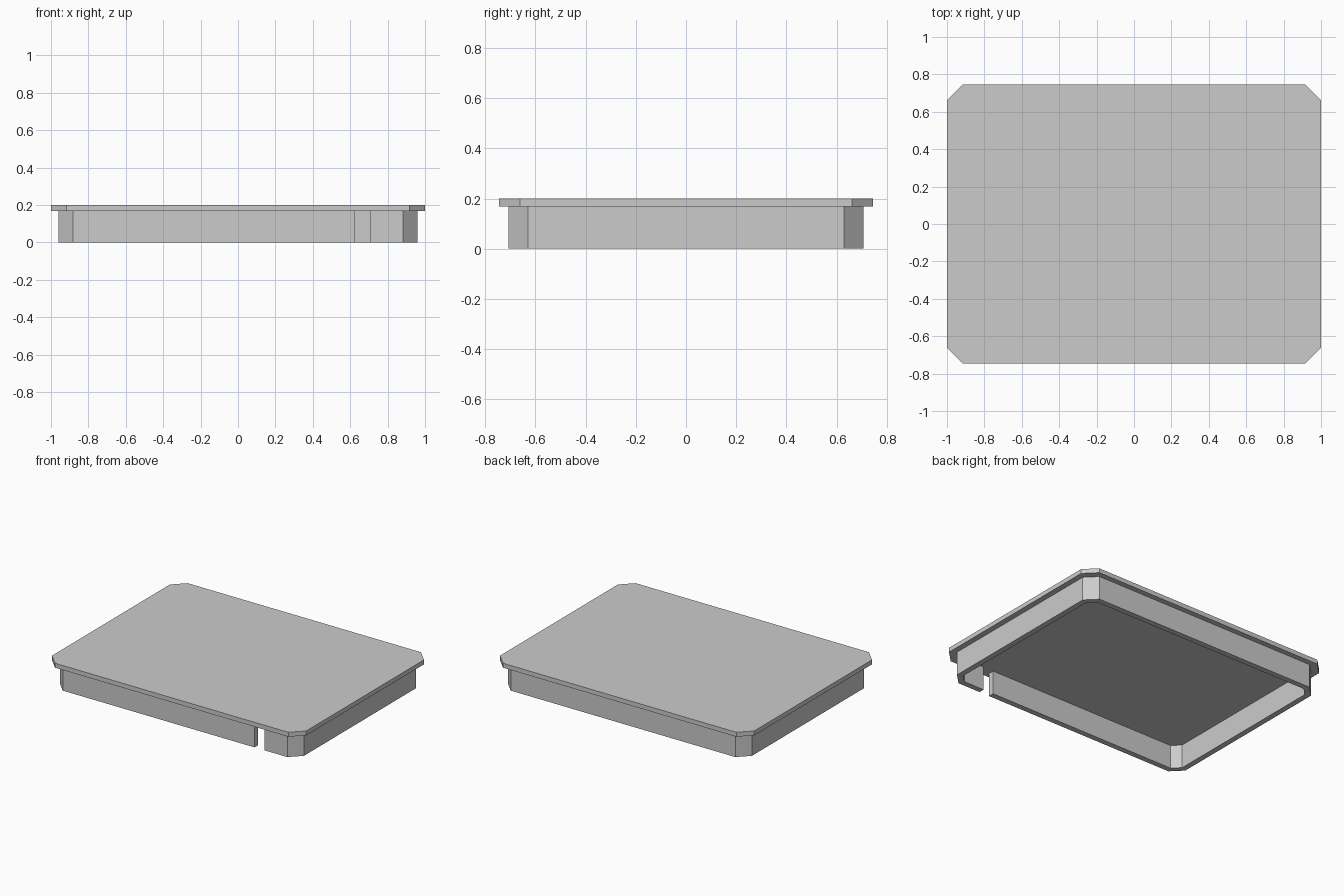
import bpy
import bmesh

cube = bpy.data.objects.get("Cube")
if cube:
    bpy.data.objects.remove(cube, do_unlink=True)

HEIGHT, WALL_TOP = 0.2, 0.168
THICK = 0.04
GAP = (0.625, 0.705)

grey = bpy.data.materials.new("plain_grey")
grey.use_nodes = True
colour = (0.6, 0.6, 0.6, 1)
grey.diffuse_color = colour
grey.node_tree.nodes["Principled BSDF"].inputs["Base Color"].default_value = colour


def octagon(hx, hy, cut):
    """Rectangle with clipped corners, anticlockwise from the front left end."""
    return [(-hx + cut, -hy), (hx - cut, -hy), (hx, -hy + cut), (hx, hy - cut),
            (hx - cut, hy), (-hx + cut, hy), (-hx, hy - cut), (-hx, -hy + cut)]


def prism(name, outline, z0, z1):
    """Extrude a flat outline upwards into a closed solid."""
    bm = bmesh.new()
    base = bm.faces.new([bm.verts.new((x, y, z0)) for x, y in outline])
    top = bmesh.ops.extrude_face_region(bm, geom=[base])["geom"]
    bmesh.ops.translate(bm, vec=(0, 0, z1 - z0),
                        verts=[v for v in top if isinstance(v, bmesh.types.BMVert)])
    bmesh.ops.recalc_face_normals(bm, faces=bm.faces)
    mesh = bpy.data.meshes.new(name)
    bm.to_mesh(mesh)
    bm.free()
    mesh.materials.append(grey)
    obj = bpy.data.objects.new(name, mesh)
    bpy.context.collection.objects.link(obj)
    return obj


# Overhanging lid plate
prism("lid_plate", octagon(1.0, 0.745, 0.083), WALL_TOP, HEIGHT)

# Rim wall: one open loop running from one side of the front gap to the other
hx, hy, cut = 0.96, 0.707, 0.077
outer = octagon(hx, hy, cut)
inner = octagon(hx - THICK, hy - THICK, cut - THICK * (2 - 2 ** 0.5))


def open_loop(ring):
    front_y = ring[0][1]
    return [(GAP[1], front_y)] + ring[1:] + [ring[0], (GAP[0], front_y)]


prism("rim_wall", open_loop(outer) + open_loop(inner)[::-1], 0, WALL_TOP)
